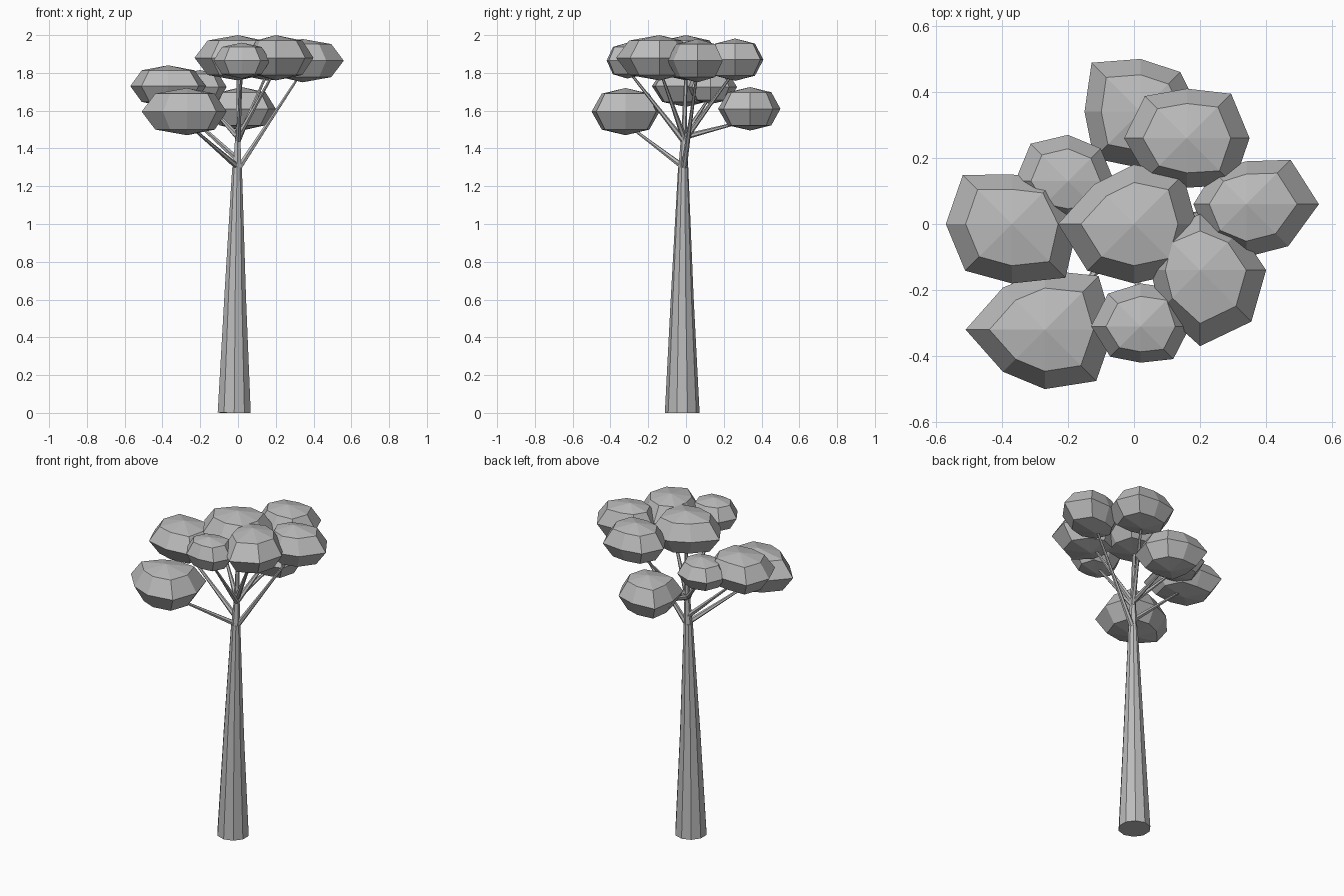
import bpy
import bmesh
from math import cos, sin, pi
from mathutils import Vector

default_cube = bpy.data.objects.get("Cube")
if default_cube:
    bpy.data.objects.remove(default_cube, do_unlink=True)

# One plain grey for the whole tree
grey = bpy.data.materials.new("plain_grey")
grey.use_nodes = True
colour = (0.5, 0.5, 0.5, 1)
grey.diffuse_color = colour
grey.node_tree.nodes["Principled BSDF"].inputs["Base Color"].default_value = colour


def finish(bm, name):
    """Turn a bmesh into a flat shaded grey object."""
    bmesh.ops.recalc_face_normals(bm, faces=bm.faces)
    mesh = bpy.data.meshes.new(name)
    bm.to_mesh(mesh)
    bm.free()
    mesh.materials.append(grey)
    obj = bpy.data.objects.new(name, mesh)
    bpy.context.scene.collection.objects.link(obj)
    return obj


def bridge(bm, lower, upper):
    """Join two rings with a band of quads."""
    count = len(lower)
    for i in range(count):
        j = (i + 1) % count
        bm.faces.new((lower[i], lower[j], upper[j], upper[i]))


def limb(name, stations, sides):
    """Tapered limb through (centre, radius) stations, closed at both ends."""
    bm = bmesh.new()
    axis = Vector(stations[-1][0]) - Vector(stations[0][0])
    turn = Vector((0, 0, 1)).rotation_difference(axis)
    rings = []
    for centre, radius in stations:
        ring = []
        for i in range(sides):
            angle = 2 * pi * (i + 0.5) / sides
            spoke = Vector((radius * cos(angle), radius * sin(angle), 0))
            ring.append(bm.verts.new(Vector(centre) + turn @ spoke))
        rings.append(ring)
    for lower, upper in zip(rings, rings[1:]):
        bridge(bm, lower, upper)
    bm.faces.new(rings[0])
    bm.faces.new(rings[-1])
    return finish(bm, name)


def leaf_clump(name, centre, half_height, radii):
    """Lumpy eight sided clump; radii run anticlockwise from +x, in hundredths."""
    bm = bmesh.new()
    centre = Vector(centre)
    rings = []
    for scale, level in ((0.7, -0.76), (1, 0), (0.7, 0.76)):
        ring = []
        for i, radius in enumerate(radii):
            angle = i * pi / 4
            reach = scale * radius / 100
            offset = Vector((reach * cos(angle), reach * sin(angle), level * half_height))
            ring.append(bm.verts.new(centre + offset))
        rings.append(ring)
    for lower, upper in zip(rings, rings[1:]):
        bridge(bm, lower, upper)
    for ring, side in ((rings[0], -1), (rings[-1], 1)):
        tip = bm.verts.new(centre + Vector((0, 0, side * half_height)))
        for i in range(len(ring)):
            bm.faces.new((ring[i], ring[(i + 1) % len(ring)], tip))
    return finish(bm, name)


# Trunk
limb("trunk", [((-0.02, -0.02, 0), 0.092), ((-0.015, -0.02, 0.62), 0.06),
               ((-0.005, -0.015, 1.3), 0.027)], 10)
limb("upper_stem", [((-0.005, -0.015, 1.28), 0.026), ((0, -0.01, 1.5), 0.014),
                    ((0, 0, 1.8), 0.008)], 6)

# Leaf clumps: name, centre, half height, radii, height where the branch leaves
clumps = [
    ("centre", (0, 0, 1.88), 0.12, (19, 21, 18, 17, 23, 20, 18, 21), None),
    ("left", (0.34, 0.06, 1.865), 0.115, (22, 19, 13, 14, 16, 16, 16, 18), 1.29),
    ("front_left", (0.2, -0.14, 1.88), 0.12, (20, 17, 17, 17, 15, 17, 23, 22), 1.46),
    ("front", (0.02, -0.31, 1.865), 0.095, (15, 16, 13, 14, 15, 13, 11, 14), 1.44),
    ("front_right", (-0.27, -0.32, 1.595), 0.125, (21, 23, 18, 18, 24, 18, 18, 22), 1.3),
    ("right", (-0.37, 0, 1.73), 0.11, (20, 19, 15, 21, 20, 20, 18, 23), 1.34),
    ("back_right", (-0.2, 0.13, 1.725), 0.09, (14, 14, 14, 16, 16, 14, 12, 14), 1.46),
    ("back", (0.02, 0.34, 1.61), 0.115, (18, 17, 16, 21, 17, 20, 17, 20), 1.46),
    ("back_left", (0.16, 0.26, 1.87), 0.112, (19, 19, 15, 18, 19, 17, 15, 20), 1.44),
]
for name, centre, half_height, radii, fork in clumps:
    leaf_clump(name + "_leaves", centre, half_height, radii)
    if fork:
        start = Vector((0, -0.012, fork))
        end = Vector(centre) - Vector((0, 0, half_height / 2))
        limb(name + "_branch", [(start, 0.016), (start.lerp(end, 0.5), 0.01),
                                (end, 0.006)], 6)
